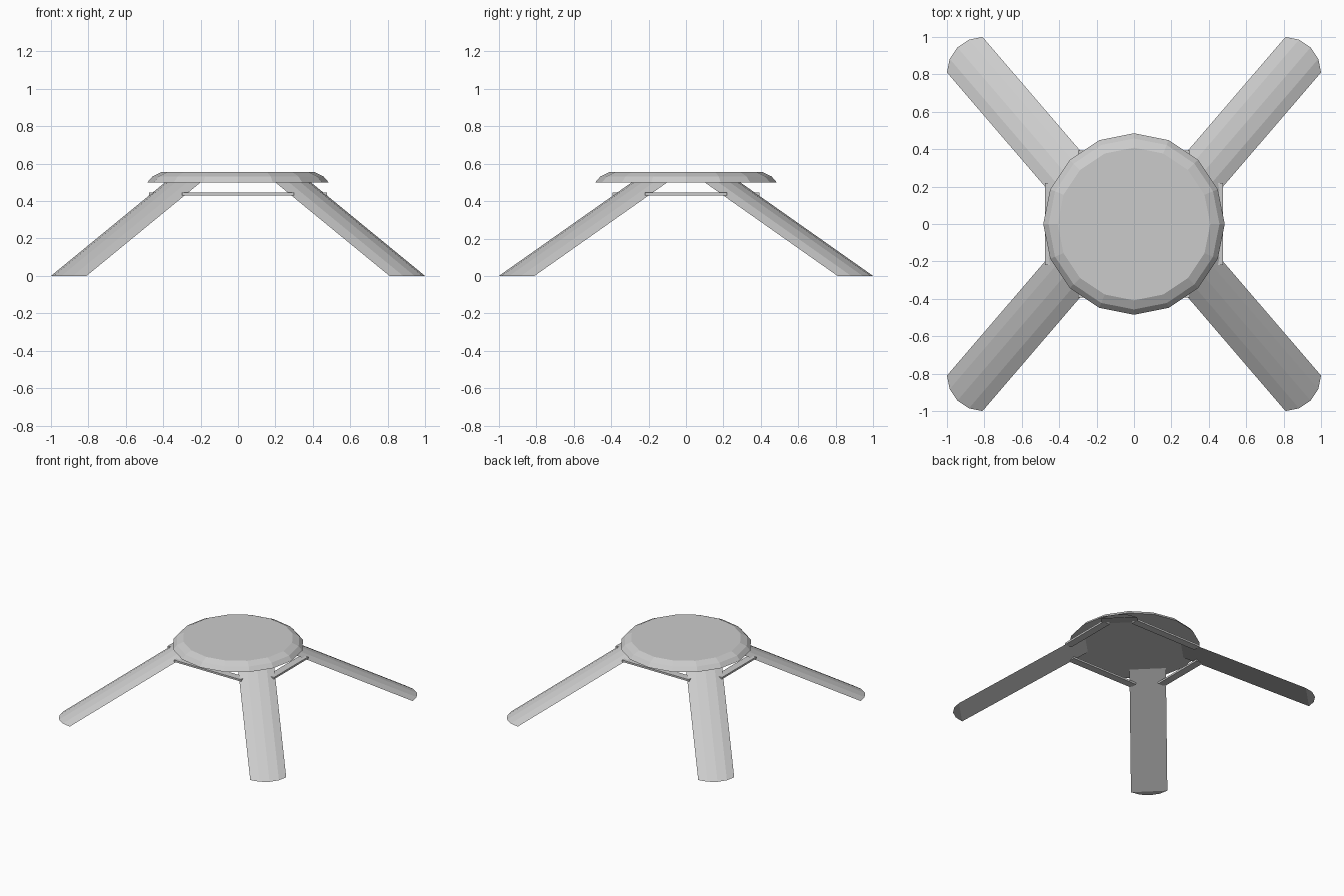
import bpy, bmesh, math
from mathutils import Vector

if "Cube" in bpy.data.objects:
    bpy.data.objects.remove(bpy.data.objects["Cube"])


def make_object(name, bm):
    bmesh.ops.recalc_face_normals(bm, faces=bm.faces)
    mesh = bpy.data.meshes.new(name)
    bm.to_mesh(mesh)
    bm.free()
    obj = bpy.data.objects.new(name, mesh)
    bpy.context.collection.objects.link(obj)
    return obj


def loft(name, rings):
    """Skin a stack of equal-sized rings and cap both ends."""
    bm = bmesh.new()
    loops = [[bm.verts.new(p) for p in ring] for ring in rings]
    n = len(loops[0])
    for a, b in zip(loops, loops[1:]):
        for i in range(n):
            j = (i + 1) % n
            bm.faces.new((a[i], a[j], b[j], b[i]))
    bm.faces.new(loops[0][::-1])
    bm.faces.new(loops[-1])
    return make_object(name, bm)


# Seat: 16-sided disc with a two-step rounded rim
def circle(r, z, n=16):
    return [(r * math.cos(2 * math.pi * i / n),
             r * math.sin(2 * math.pi * i / n), z) for i in range(n)]


loft("seat", [circle(0.485, 0.5), circle(0.457, 0.532), circle(0.408, 0.556)])

# Legs: half-round section sheared inward up to the seat underside
SEAT_Z = 0.5
SHIFT = Vector((-0.61, -0.71, SEAT_Z))
section = [Vector((0.81 + 0.19 * math.cos(math.radians(a)),
                   0.81 + 0.19 * math.sin(math.radians(a)), 0))
           for a in (0, 22.5, 45, 67.5, 90)]

for side, sx in (("right", 1), ("left", -1)):
    for end, sy in (("back", 1), ("front", -1)):
        rings = [[(p.x * sx, p.y * sy, p.z) for p in ring]
                 for ring in (section, [p + SHIFT for p in section])]
        loft(f"{end}_{side}_leg", rings)


# Braces: thin flat rails joining the legs just below the seat
def rail(name, x0, x1, y0, y1):
    loft(name, [[(x0, y0, z), (x1, y0, z), (x1, y1, z), (x0, y1, z)]
                for z in (0.43, 0.445)])


OX, OY, W = 0.477, 0.392, 0.06
for label, s in (("right", 1), ("left", -1)):
    rail(f"{label}_brace", s * (OX - W), s * OX, -0.22, 0.22)
for label, s in (("back", 1), ("front", -1)):
    rail(f"{label}_brace", -0.30, 0.30, s * (OY - W), s * OY)
